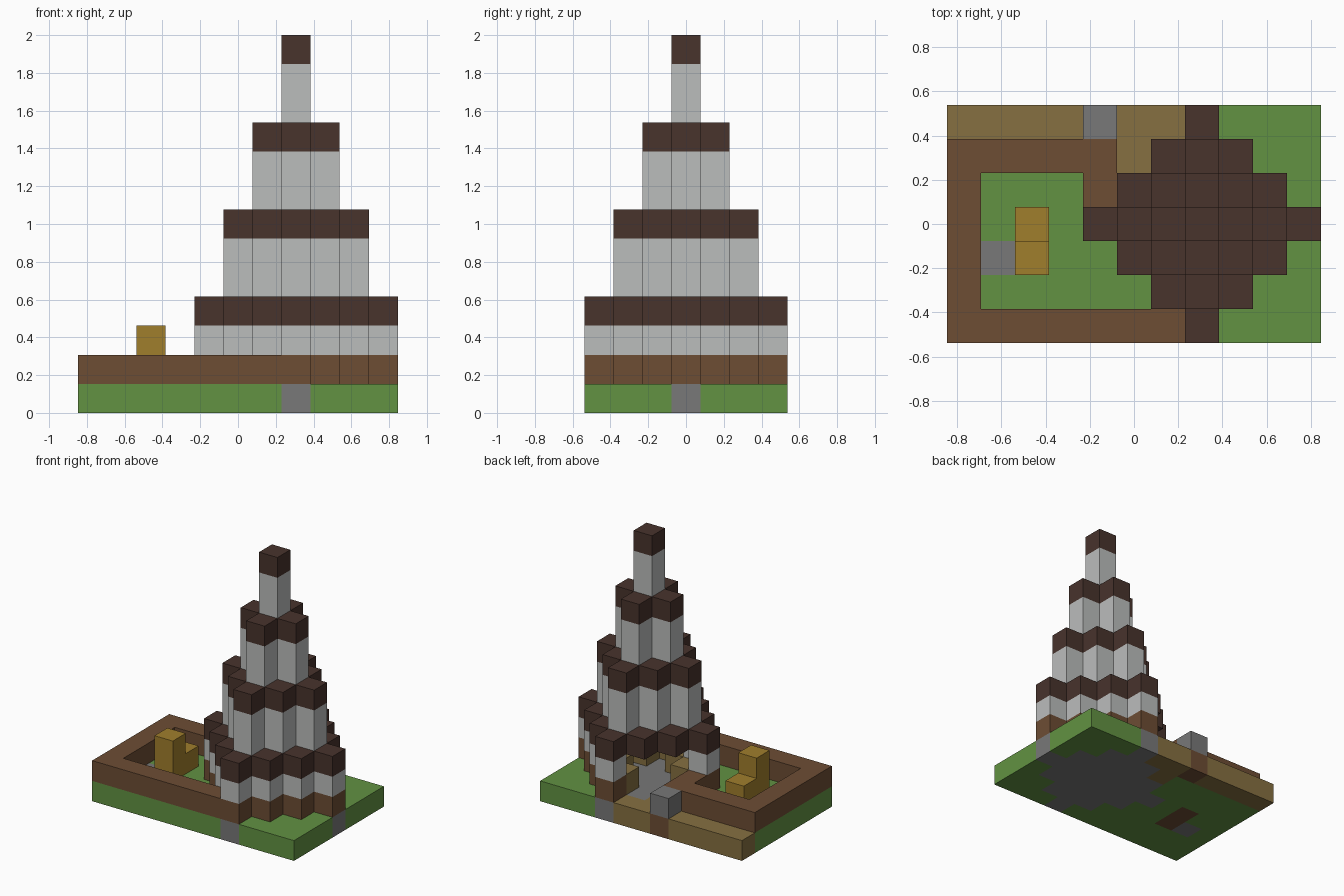
import bpy
import bmesh
from mathutils import Vector

cube = bpy.data.objects.get("Cube")
if cube:
    bpy.data.objects.remove(cube, do_unlink=True)

COLS, ROWS, LAYERS = 11, 7, 13
U = 2 / LAYERS            # edge of one block
CX, CY = 7, 3             # tower axis cell


def material(name, rgb):
    lin = [((c / 255 + 0.055) / 1.055) ** 2.4 for c in rgb] + [1]
    m = bpy.data.materials.new(name)
    m.use_nodes = True
    m.diffuse_color = lin
    m.node_tree.nodes["Principled BSDF"].inputs["Base Color"].default_value = lin
    return m


GREEN = material("grass green", (98, 146, 66))
BROWN = material("earth brown", (109, 77, 52))
DARK = material("dark roof brown", (72, 51, 44))
PALE = material("pale wall grey", (187, 189, 188))
GREY = material("stone grey", (120, 120, 120))
TAN = material("path tan", (134, 112, 65))
GOLD = material("gold", (160, 126, 44))


def blocks(name, cells, mat):
    """Join unit blocks into one mesh, leaving out faces shared inside the part."""
    cells = set(cells)
    bm = bmesh.new()
    for c in cells:
        centre = Vector((c[0] + 0.5 - COLS / 2, c[1] + 0.5 - ROWS / 2, c[2] + 0.5))
        for axis in range(3):
            for sign in (-1, 1):
                n = [0, 0, 0]
                n[axis] = sign
                if tuple(a + b for a, b in zip(c, n)) in cells:
                    continue
                n = Vector(n)
                u = Vector([float(k == (axis + 1) % 3) for k in range(3)])
                v = n.cross(u)
                corners = (-u - v, u - v, u + v, v - u)
                bm.faces.new([bm.verts.new((centre + (n + k) / 2) * U) for k in corners])
    bmesh.ops.remove_doubles(bm, verts=bm.verts[:], dist=U / 100)
    mesh = bpy.data.meshes.new(name)
    bm.to_mesh(mesh)
    bm.free()
    mesh.materials.append(mat)
    obj = bpy.data.objects.new(name, mesh)
    bpy.context.collection.objects.link(obj)


def reach(i, j):
    return abs(i - CX) + abs(j - CY)


def lift(plan, *layers):
    return {(i, j, k) for i, j in plan for k in layers}


plan = {(i, j) for i in range(COLS) for j in range(ROWS)}
diamond = [{p for p in plan if reach(*p) <= r} for r in range(4)]
doorway = {(5, 4), (6, 5)}

# Ground layer: stone floor, back path, step foundations, grass everywhere else
post = {(4, 6)}
chair = {(2, 2), (2, 3)}
stone = diamond[3] | {(1, 2)}
path = ({(i, 6) for i in range(7)} | {(5, 5)}) - post
blocks("stone_floor", lift(stone, 0), GREY)
blocks("path", lift(path, 0), TAN)
blocks("foundations", lift(post | chair, 0), BROWN)
blocks("lawn", lift(plan - stone - path - post - chair, 0), GREEN)

# Garden wall and gate post
wall = {(0, j) for j in range(6)} | {(i, 0) for i in range(7)}
wall |= {(i, 5) for i in range(5)} | {(4, 4)}
blocks("garden_wall", lift(wall, 1), BROWN)
blocks("gate_post", lift(post, 1), GREY)

# Garden chair
blocks("chair", lift(chair, 1) | {(2, 2, 2)}, GOLD)

# Hollow ground storey with a bench ring inside
ring = diamond[3] - diamond[2] - doorway
blocks("tower_footing", lift(ring, 1), BROWN)
blocks("tower_wall_1", lift(ring, 2), PALE)
blocks("bench_ring", lift(diamond[2] - diamond[1] - {(6, 4)}, 1), TAN)
blocks("tower_roof_1", lift(diamond[3], 3), DARK)

# Upper storeys, each one block narrower
for storey in range(1, 4):
    base = 1 + 3 * storey
    shape = diamond[3 - storey]
    blocks(f"tower_wall_{storey + 1}", lift(shape, base, base + 1), PALE)
    blocks(f"tower_roof_{storey + 1}", lift(shape, base + 2), DARK)
